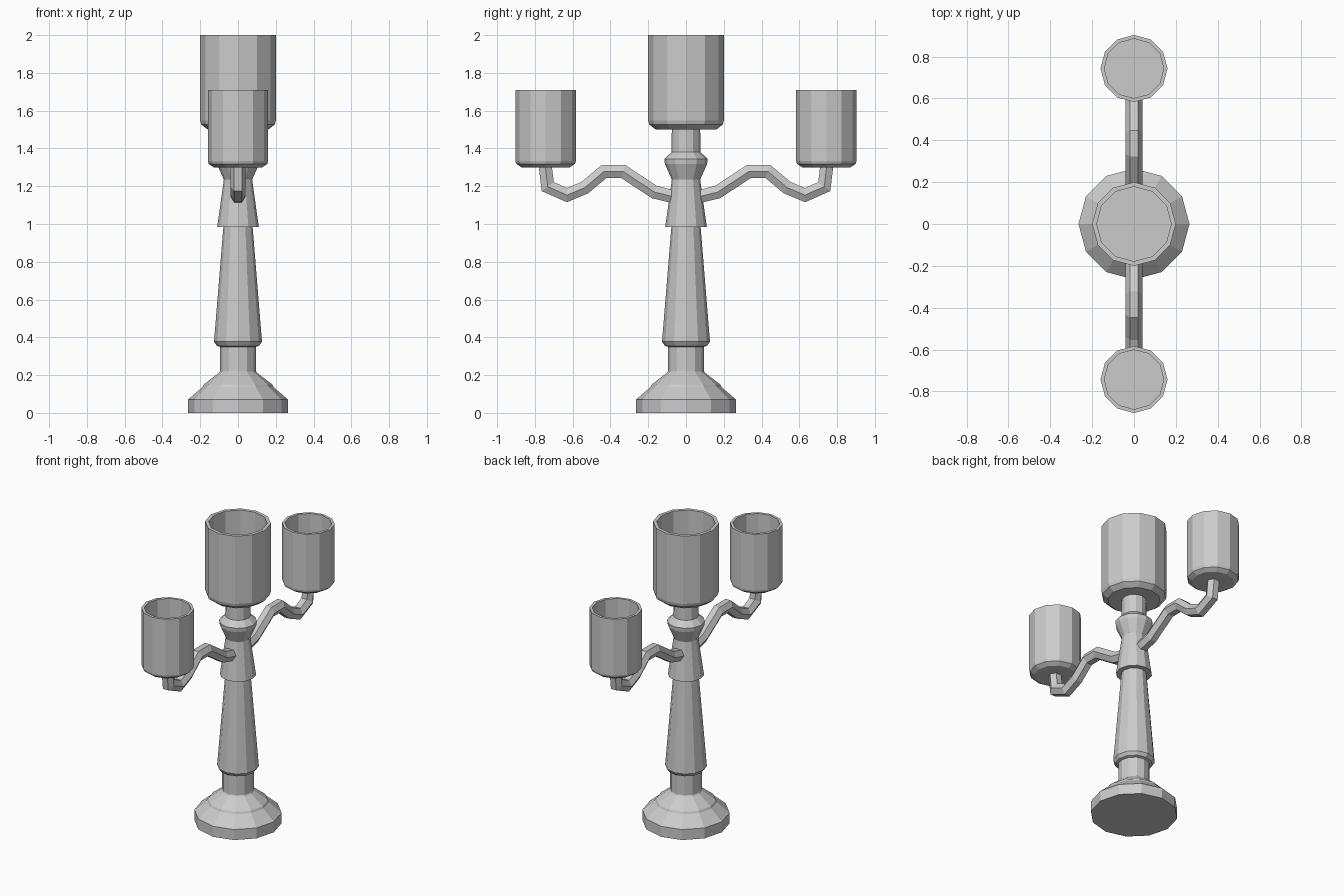
import bpy, bmesh, math
from mathutils import Vector

if "Cube" in bpy.data.objects:
    bpy.data.objects.remove(bpy.data.objects["Cube"])

SIDES = 12


def finish(bm, name):
    bmesh.ops.recalc_face_normals(bm, faces=bm.faces[:])
    me = bpy.data.meshes.new(name)
    bm.to_mesh(me)
    bm.free()
    ob = bpy.data.objects.new(name, me)
    bpy.context.collection.objects.link(ob)
    return ob


def skin(rings, name):
    """Bridge successive vertex rings and cap both ends."""
    bm = bmesh.new()
    vs = [[bm.verts.new(p) for p in ring] for ring in rings]
    n = len(vs[0])
    for a, b in zip(vs, vs[1:]):
        for i in range(n):
            j = (i + 1) % n
            bm.faces.new((a[i], a[j], b[j], b[i]))
    bm.faces.new(vs[0][::-1])
    bm.faces.new(vs[-1])
    return finish(bm, name)


def lathe(profile, name, y=0.0):
    rings = []
    for r, z in profile:
        rings.append([(r * math.cos(2 * math.pi * i / SIDES),
                       y + r * math.sin(2 * math.pi * i / SIDES), z)
                      for i in range(SIDES)])
    return skin(rings, name)


def tube(path, radius, name, sides=6):
    """Mitred tube along a path lying in the YZ plane."""
    pts = [Vector((0, y, z)) for y, z in path]
    rings = []
    for k, p in enumerate(pts):
        d0 = (p - pts[max(k - 1, 0)]).normalized()
        d1 = (pts[min(k + 1, len(pts) - 1)] - p).normalized()
        t = (d0 + d1).normalized()
        side = Vector((1, 0, 0))
        up = t.cross(side)
        ref = d1 if d1.length else d0
        stretch = 1 / max(t.dot(ref), 0.7)
        rings.append([p + side * radius * math.cos(2 * math.pi * i / sides)
                      + up * radius * stretch * math.sin(2 * math.pi * i / sides)
                      for i in range(sides)])
    return skin(rings, name, )


def cup(name, y, r, z0, z1, bevel, wall):
    # underside, chamfer, outer wall, rim, inner wall, floor
    lathe([(r * 0.8, z0), (r * 0.97, z0 + bevel * 0.55), (r, z0 + bevel), (r, z1),
           (r - wall, z1), (r - wall, z0 + bevel)], name, y)


# Stepped foot and short post
lathe([(.265, 0), (.265, .07), (.188, .137), (.182, .15),
       (.10, .213), (.096, .22), (.096, .36)], "base")
# Tapered stem
lathe([(.096, .35), (.112, .355), (.127, .377), (.077, .99)], "stem")
# Collar, ring and neck
lathe([(.11, .985), (.075, 1.235), (.112, 1.318), (.115, 1.345),
       (.077, 1.38), (.075, 1.51)], "collar")
# Central cup
cup("centre_cup", 0, .2, 1.50, 2.0, .047, .022)

# Wavy arms with outer cups
ARM = [(.03, 1.135), (.08, 1.148), (.167, 1.169), (.333, 1.278), (.434, 1.278),
       (.535, 1.193), (.63, 1.153), (.732, 1.198), (.746, 1.315)]
for s, label in ((1, "back"), (-1, "front")):
    tube([(s * y, z) for y, z in ARM], .04, label + "_arm")
    cup(label + "_cup", s * .743, .16, 1.30, 1.71, .033, .018)
